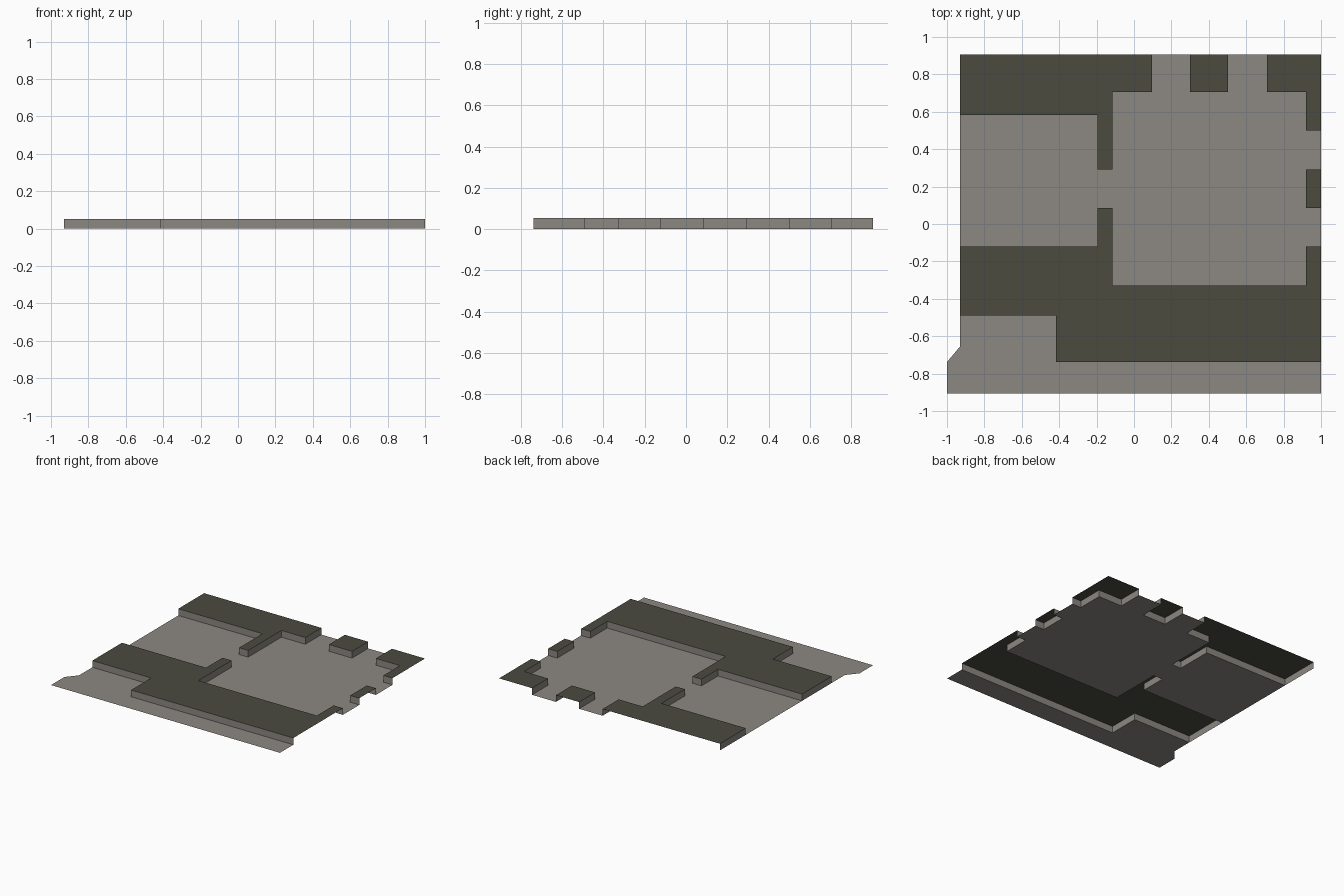
import bpy
import bmesh

cube = bpy.data.objects.get("Cube")
if cube:
    bpy.data.objects.remove(cube, do_unlink=True)

HEIGHT = 0.053
EAST, NORTH = 1.0, 0.905   # open outer edges, left without walls


def make_material(name, colour):
    mat = bpy.data.materials.new(name)
    mat.use_nodes = True
    mat.diffuse_color = colour
    mat.node_tree.nodes["Principled BSDF"].inputs["Base Color"].default_value = colour
    return mat


stone = make_material("warm_grey_stone", (0.263, 0.246, 0.223, 1))
olive = make_material("dark_olive", (0.069, 0.069, 0.051, 1))


def make_object(name, polygons, mat):
    """Build one flat-shaded object from a list of 3D polygons."""
    bm = bmesh.new()
    for polygon in polygons:
        bm.faces.new([bm.verts.new(p) for p in polygon])
    bmesh.ops.remove_doubles(bm, verts=bm.verts, dist=0.0005)
    mesh = bpy.data.meshes.new(name)
    bm.to_mesh(mesh)
    bm.free()
    mesh.materials.append(mat)
    obj = bpy.data.objects.new(name, mesh)
    bpy.context.collection.objects.link(obj)
    return obj


def rect(x0, x1, y0, y1):
    return [(x0, y0), (x1, y0), (x1, y1), (x0, y1)]


def at_height(outline, z):
    return [(x, y, z) for x, y in outline]


def on_open_edge(a, b):
    return a[0] == b[0] == EAST or a[1] == b[1] == NORTH


def raised_block(name, outline):
    """A flat cap with a skirt of walls along every closed edge."""
    make_object(name + "_cap", [at_height(outline, HEIGHT)], olive)
    walls = []
    for a, b in zip(outline, outline[1:] + outline[:1]):
        if not on_open_edge(a, b):
            walls.append([(*a, 0), (*b, 0), (*b, HEIGHT), (*a, HEIGHT)])
    make_object(name + "_walls", walls, stone)


# Shared grid lines of the plan
WEST, SOUTH = -0.93, -0.905
ROOM_E, HALL_W, HALL_E = -0.195, -0.115, 0.92
HALL_S, HALL_N = -0.33, 0.705
DOOR_1, DOOR_2, DOOR_3, DOOR_4 = -0.12, 0.085, 0.292, 0.5
GATE_1, GATE_2, GATE_3, GATE_4 = 0.095, 0.3, 0.503, 0.711
ROOM_N, STEP_X, STEP_Y, STREET_N = 0.583, -0.417, -0.489, -0.738

# Floors
floors = {
    "hall_floor": rect(HALL_W, HALL_E, HALL_S, HALL_N),
    "side_room_floor": rect(WEST, ROOM_E, DOOR_1, ROOM_N),
    "inner_doorway_floor": rect(ROOM_E, HALL_W, DOOR_2, DOOR_3),
    "east_doorway_floor_front": rect(HALL_E, EAST, DOOR_1, DOOR_2),
    "east_doorway_floor_back": rect(HALL_E, EAST, DOOR_3, DOOR_4),
    "back_doorway_floor_west": rect(GATE_1, GATE_2, HALL_N, NORTH),
    "back_doorway_floor_east": rect(GATE_3, GATE_4, HALL_N, NORTH),
    "front_path": [(-1, SOUTH), (EAST, SOUTH), (EAST, STREET_N),
                   (STEP_X, STREET_N), (STEP_X, STEP_Y), (WEST, STEP_Y),
                   (WEST, -0.655), (-1, STREET_N)],
}
for name, outline in floors.items():
    make_object(name, [at_height(outline, 0)], stone)

# Raised blocks, outlined counter-clockwise
raised_block("back_west_block", [
    (WEST, NORTH), (WEST, ROOM_N), (ROOM_E, ROOM_N), (ROOM_E, DOOR_3),
    (HALL_W, DOOR_3), (HALL_W, HALL_N), (GATE_1, HALL_N), (GATE_1, NORTH)])
raised_block("back_middle_block", rect(GATE_2, GATE_3, HALL_N, NORTH))
raised_block("back_east_block", [
    (GATE_4, NORTH), (GATE_4, HALL_N), (HALL_E, HALL_N), (HALL_E, DOOR_4),
    (EAST, DOOR_4), (EAST, NORTH)])
raised_block("east_middle_block", rect(HALL_E, EAST, DOOR_2, DOOR_3))
raised_block("front_block", [
    (WEST, STEP_Y), (STEP_X, STEP_Y), (STEP_X, STREET_N), (EAST, STREET_N),
    (EAST, DOOR_1), (HALL_E, DOOR_1), (HALL_E, HALL_S), (HALL_W, HALL_S),
    (HALL_W, DOOR_2), (ROOM_E, DOOR_2), (ROOM_E, DOOR_1), (WEST, DOOR_1)])
